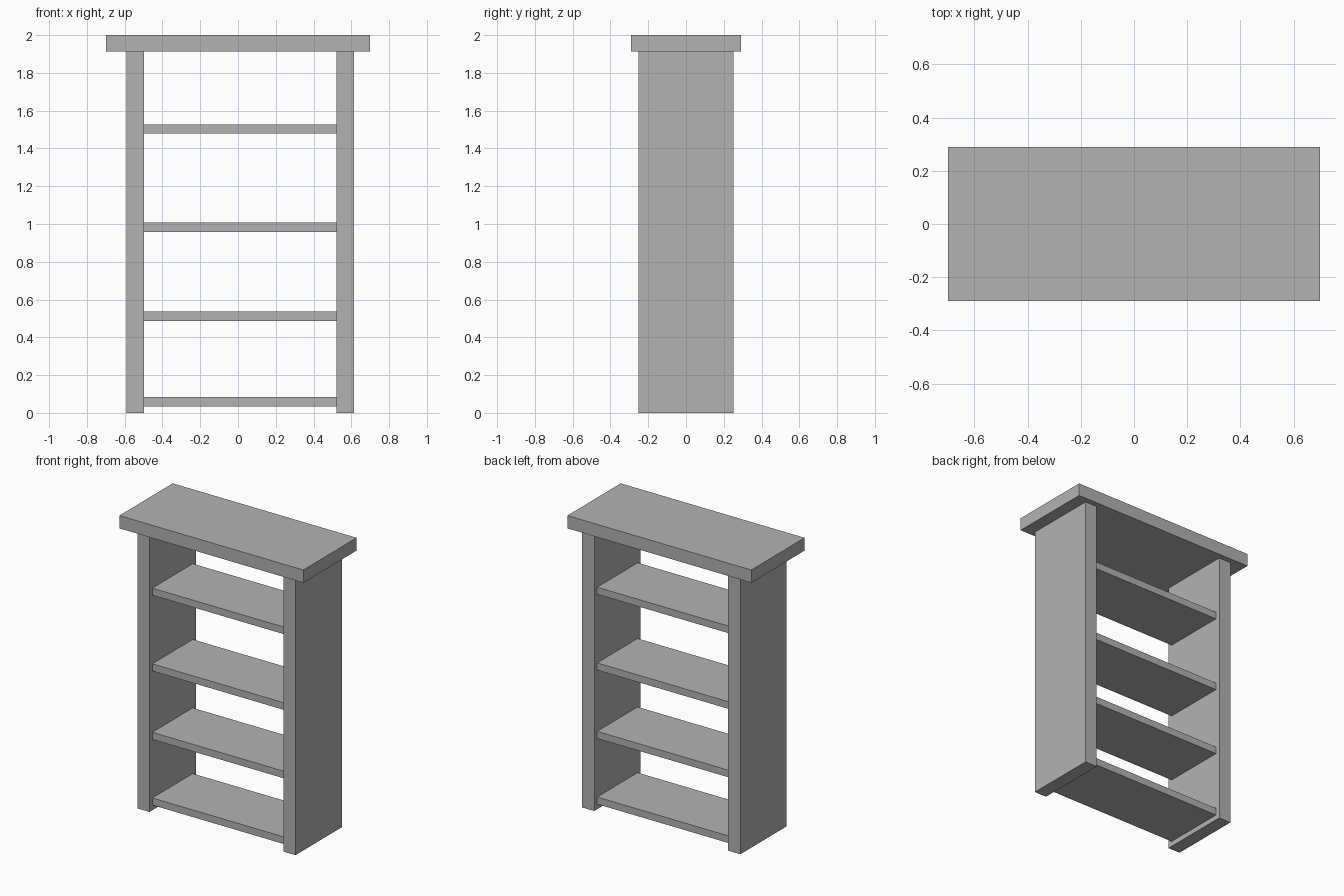
import bpy

if "Cube" in bpy.data.objects:
    bpy.data.objects.remove(bpy.data.objects["Cube"], do_unlink=True)

grey = bpy.data.materials.new("plain grey")
grey.use_nodes = True
colour = (0.448, 0.448, 0.448, 1)
grey.diffuse_color = colour
grey.node_tree.nodes["Principled BSDF"].inputs["Base Color"].default_value = colour


def board(name, x, y, z):
    """Box filling the (min, max) range on each axis."""
    centre = [(a + b) / 2 for a, b in (x, y, z)]
    bpy.ops.mesh.primitive_cube_add(size=1, location=centre)
    obj = bpy.context.object
    obj.name = name
    obj.scale = [b - a for a, b in (x, y, z)]
    bpy.ops.object.transform_apply(location=False, rotation=False, scale=True)
    obj.data.materials.append(grey)
    return obj


TOP_BASE = 1.912
SIDE_DEPTH = (-0.252, 0.252)
SHELF_DEPTH = (-0.22, 0.22)
SHELF_THICKNESS = 0.049
RIGHT_INNER, LEFT_INNER = -0.498, 0.522

# Overhanging top slab
board("top_slab", (-0.7, 0.7), (-0.29, 0.29), (TOP_BASE, 2.0))

# Upright side panels
board("right_side_panel", (-0.59, RIGHT_INNER), SIDE_DEPTH, (0, TOP_BASE))
board("left_side_panel", (LEFT_INNER, 0.614), SIDE_DEPTH, (0, TOP_BASE))

# Shelves, set back slightly from the panel edges
for name, z in (("bottom", 0.035), ("lower", 0.487), ("middle", 0.958), ("upper", 1.479)):
    board(name + "_shelf", (RIGHT_INNER, LEFT_INNER), SHELF_DEPTH, (z, z + SHELF_THICKNESS))
